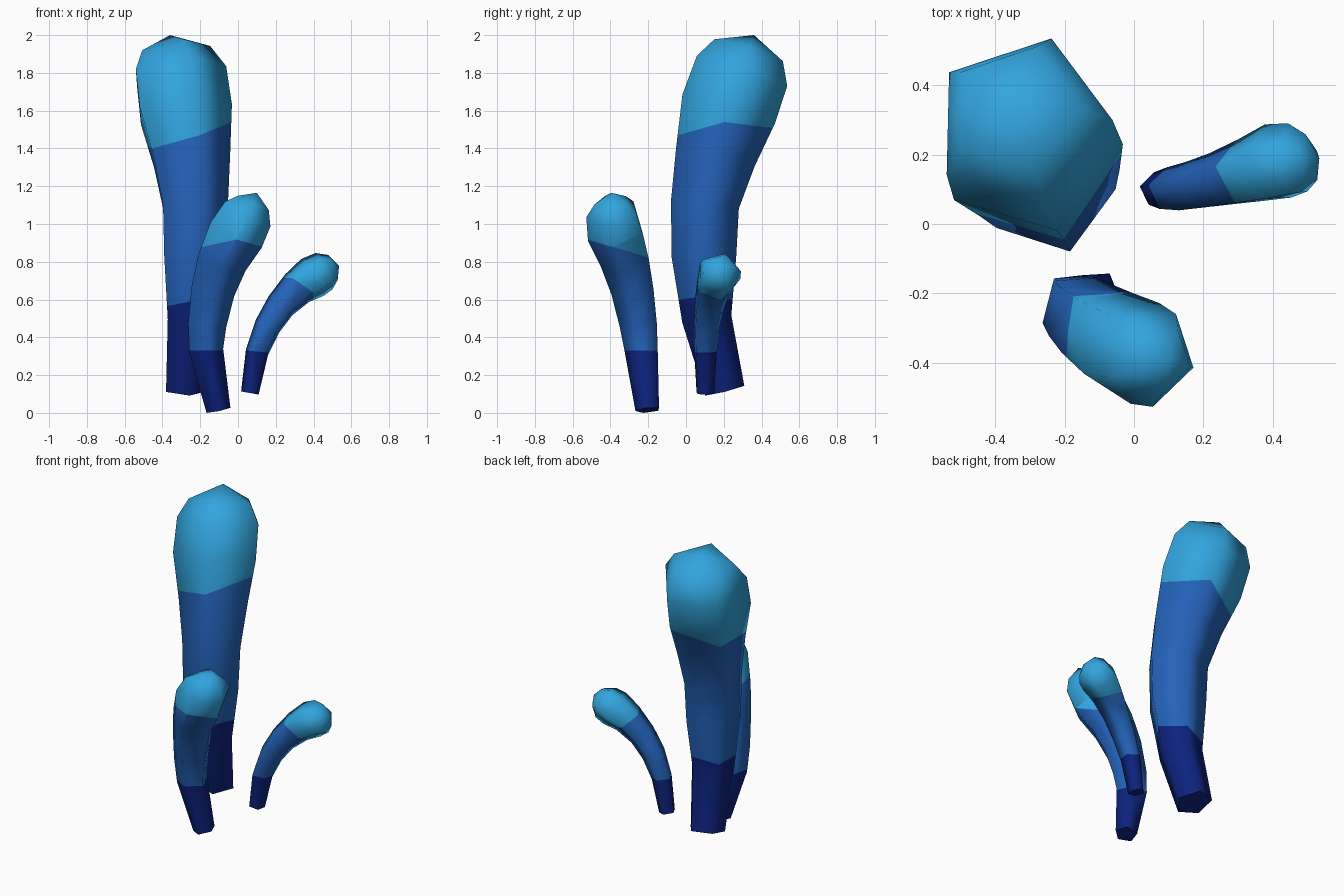
import bpy
import bmesh
from math import cos, sin, radians
from mathutils import Vector

cube = bpy.data.objects.get("Cube")
if cube:
    bpy.data.objects.remove(cube)

SIDES = 5


def make_material(name, rgb):
    mat = bpy.data.materials.new(name)
    mat.use_nodes = True
    mat.diffuse_color = (*rgb, 1)
    bsdf = mat.node_tree.nodes["Principled BSDF"]
    bsdf.inputs["Base Color"].default_value = (*rgb, 1)
    bsdf.inputs["Roughness"].default_value = 0.8
    return mat


MATERIALS = [
    make_material("navy_base", (0.004, 0.016, 0.205)),
    make_material("royal_blue_stem", (0.018, 0.127, 0.50)),
    make_material("sky_blue_head", (0.032, 0.376, 0.73)),
]


def make_stalk(name, rings, tip, turn, cuts):
    """Loft five-sided rings (x, y, z, radius) along a bent path, closed by a tip.
    cuts: (point, normal) planes where the colour changes, bottom to top."""
    bm = bmesh.new()
    centres = [Vector(r[:3]) for r in rings] + [Vector(tip)]
    up = Vector((0, 0, 1))
    loops = []
    for i, (*_, radius) in enumerate(rings):
        tangent = centres[i + 1] - centres[max(i - 1, 0)]
        tilt = up.rotation_difference(tangent)
        loop = []
        for k in range(SIDES):
            a = radians(turn + k * 360 / SIDES)
            offset = tilt @ Vector((cos(a), sin(a), 0))
            loop.append(bm.verts.new(centres[i] + offset * radius))
        loops.append(loop)

    # Sides, base cap and tip
    for low, high in zip(loops, loops[1:]):
        for k in range(SIDES):
            n = (k + 1) % SIDES
            bm.faces.new((low[k], low[n], high[n], high[k]))
    cap = bm.faces.new(reversed(loops[0]))
    top = bm.verts.new(tip)
    for k in range(SIDES):
        bm.faces.new((loops[-1][k], loops[-1][(k + 1) % SIDES], top))
    for face in bm.faces:
        face.smooth = face is not cap
    for edge in cap.edges:
        edge.smooth = False

    # Colour bands
    planes = [(Vector(p), Vector(n).normalized()) for p, n in cuts]
    for point, normal in planes:
        bmesh.ops.bisect_plane(bm, geom=bm.verts[:] + bm.edges[:] + bm.faces[:],
                               plane_co=point, plane_no=normal)
    for face in bm.faces:
        centre = face.calc_center_median()
        face.material_index = sum((centre - p).dot(n) > 0 for p, n in planes)
    bmesh.ops.recalc_face_normals(bm, faces=bm.faces)

    mesh = bpy.data.meshes.new(name)
    bm.to_mesh(mesh)
    bm.free()
    for mat in MATERIALS:
        mesh.materials.append(mat)
    obj = bpy.data.objects.new(name, mesh)
    bpy.context.collection.objects.link(obj)


# Tall stalk at the back right
make_stalk(
    "tall_stalk",
    [(-.29, .205, .12, .112), (-.26, .11, .5, .138), (-.245, .095, .83, .18),
     (-.243, .1, 1.1, .19), (-.265, .155, 1.35, .225), (-.3, .225, 1.6, .27),
     (-.325, .295, 1.8, .265), (-.345, .33, 1.91, .2)],
    (-.36, .36, 2), 0,
    [((-.25, .1, .59), (-.2, 0, 1)), ((-.24, .1, 1.47), (-.3, -.08, 1))])

# Middle stalk at the front
make_stalk(
    "middle_stalk",
    [(-.105, -.2, .015, .068), (-.17, -.23, .33, .095), (-.165, -.245, .47, .107),
     (-.135, -.275, .65, .122), (-.085, -.315, .81, .14), (-.01, -.365, .955, .16),
     (.05, -.385, 1.06, .145), (.08, -.39, 1.115, .095)],
    (.1, -.395, 1.165), -14,
    [((-.17, -.23, .33), (0, 0, 1)), ((-.05, -.36, .87), (0, .3, 1))])

# Short stalk leaning out to the left
make_stalk(
    "short_stalk",
    [(.065, .1, .105, .05), (.103, .1, .32, .064), (.16, .105, .46, .075),
     (.23, .12, .57, .085), (.32, .145, .665, .102), (.4, .17, .72, .12),
     (.46, .18, .75, .112), (.505, .185, .77, .075)],
    (.535, .19, .78), 26,
    [((.1, .1, .325), (.1, 0, 1)), ((.33, .14, .66), (.5, .25, .75))])
